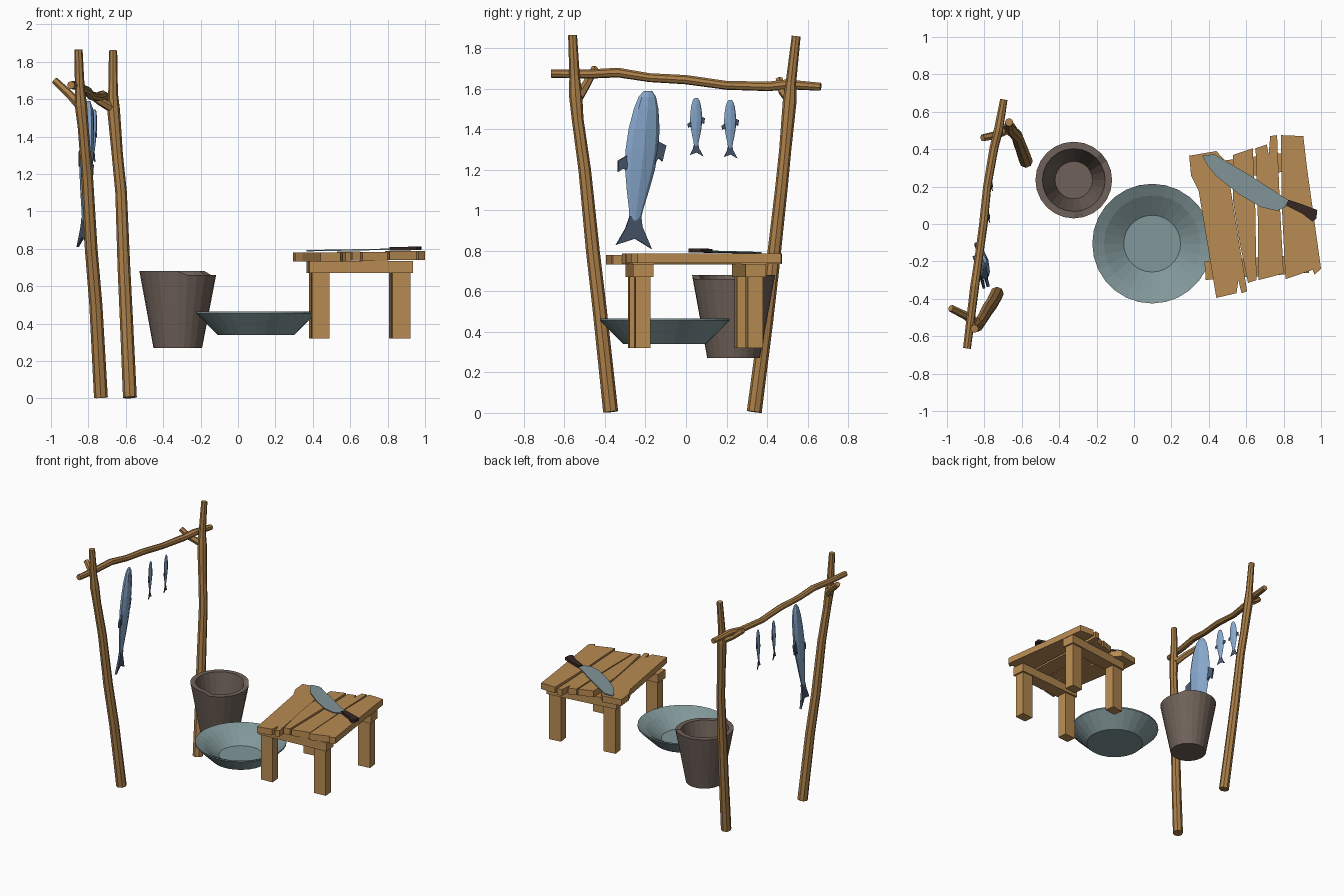
import bpy, bmesh, math
from mathutils import Vector, Matrix

if "Cube" in bpy.data.objects:
    bpy.data.objects.remove(bpy.data.objects["Cube"])


def material(name, rgb):
    m = bpy.data.materials.new(name)
    m.diffuse_color = (*rgb, 1)
    m.use_nodes = True
    m.node_tree.nodes["Principled BSDF"].inputs["Base Color"].default_value = m.diffuse_color
    return m


WOOD = material("wood", (.48, .26, .085))
POLE = material("pole_wood", (.40, .21, .065))
CLAY = material("bucket_brown", (.16, .12, .10))
TIN = material("basin_tin", (.22, .31, .32))
STEEL = material("steel", (.22, .30, .31))
GRIP = material("dark_grip", (.035, .02, .016))
SKIN = material("fish_skin", (.25, .40, .62))
FIN = material("fish_fin", (.07, .10, .16))


def finish(bm, name, mats):
    bmesh.ops.recalc_face_normals(bm, faces=bm.faces)
    me = bpy.data.meshes.new(name)
    bm.to_mesh(me)
    bm.free()
    for m in mats:
        me.materials.append(m)
    ob = bpy.data.objects.new(name, me)
    bpy.context.collection.objects.link(ob)
    return ob


def loft(bm, rings, caps=True):
    rows = [[bm.verts.new(p) for p in r] for r in rings]
    n = len(rows[0])
    for a, b in zip(rows, rows[1:]):
        for i in range(n):
            j = (i + 1) % n
            bm.faces.new((a[i], a[j], b[j], b[i]))
    if caps:
        bm.faces.new(rows[0])
        bm.faces.new(rows[-1])
    return rows


def pole(name, pts, sides=8):
    """Tapered stick through points (x, y, z, radius)."""
    bm = bmesh.new()
    ps = [Vector(p[:3]) for p in pts]
    rings = []
    for i, p in enumerate(ps):
        d = ps[min(i + 1, len(ps) - 1)] - ps[max(i - 1, 0)]
        q = Vector((0, 0, 1)).rotation_difference(d)
        r = pts[i][3]
        rings.append([p + q @ Vector((r * math.cos(a), r * math.sin(a), 0))
                      for a in (2 * math.pi * k / sides for k in range(sides))])
    loft(bm, rings)
    return finish(bm, name, [POLE])


def slab(name, poly, z0, z1, mat, tilt=None):
    """Extruded outline; tilt(x, y) adds height."""
    bm = bmesh.new()
    t = tilt or (lambda x, y: 0)
    loft(bm, [[(x, y, z + t(x, y)) for x, y in poly] for z in (z0, z1)])
    return finish(bm, name, [mat])


def box(name, c, size, angle, mat):
    bm = bmesh.new()
    bmesh.ops.create_cube(bm, size=1, matrix=Matrix.Translation(c) @
                          Matrix.Rotation(angle, 4, 'Z') @ Matrix.Diagonal((*size, 1)))
    return finish(bm, name, [mat])


def lathe(name, centre, profile, sides, mat, drop=None):
    """Revolved closed vessel; drop(angle, z) lowers the rim."""
    bm = bmesh.new()
    rings = []
    for r, z in profile:
        ring = []
        for k in range(sides):
            a = 2 * math.pi * k / sides
            dz = drop(a, z) if drop else 0
            ring.append((centre[0] + r * math.cos(a), centre[1] + r * math.sin(a), z - dz))
        rings.append(ring)
    loft(bm, rings)
    return finish(bm, name, [mat])


# Rack: two bowed poles with side branches and a crooked crossbar
pole("front_post", [(-.733, -.372, .005, .037), (-.76, -.425, .5, .035), (-.785, -.46, .8, .034),
                    (-.807, -.50, 1.2, .031), (-.828, -.535, 1.45, .029), (-.84, -.545, 1.57, .033),
                    (-.846, -.55, 1.66, .026), (-.853, -.56, 1.865, .022)])
pole("back_post", [(-.578, .337, .005, .037), (-.598, .395, .45, .035), (-.61, .425, .7, .034),
                   (-.625, .47, 1.1, .031), (-.645, .49, 1.3, .030), (-.665, .512, 1.54, .034),
                   (-.668, .518, 1.63, .026), (-.668, .544, 1.86, .022)])
pole("front_branch", [(-.84, -.53, 1.56, .026), (-.90, -.49, 1.625, .022), (-.98, -.45, 1.70, .019)], 6)
pole("back_branch", [(-.67, .51, 1.55, .026), (-.74, .475, 1.59, .022), (-.81, .46, 1.645, .019)], 6)
pole("crossbar", [(-.893, -.665, 1.675, .021), (-.87, -.48, 1.673, .023), (-.852, -.335, 1.68, .024),
                  (-.83, -.18, 1.655, .022), (-.805, 0, 1.645, .023), (-.785, .2, 1.617, .022),
                  (-.748, .41, 1.612, .024), (-.725, .50, 1.622, .025), (-.696, .665, 1.61, .020)])


# Hanging fish: lens-shaped body, forked tail and two side fins
def fish(name, top, s, yaw, lean, drift):
    u = Vector((-math.sin(yaw), math.cos(yaw), 0))
    v = Vector((math.cos(yaw), math.sin(yaw), 0))

    def at(w, t, d):
        mid = Vector((drift * t * s, lean * t * s, -t * s))
        return Vector(top) + mid + u * w * s + v * d * s

    bm = bmesh.new()
    rings = []
    for t, w, d in [(0, .022, .008), (.03, .045, .018), (.09, .064, .025), (.19, .08, .029),
                    (.29, .085, .029), (.39, .077, .026), (.49, .058, .02), (.58, .038, .013),
                    (.64, .029, .008)]:
        rings.append([at(w * math.cos(a), t, d * math.sin(a))
                      for a in (2 * math.pi * k / 8 for k in range(8))])
    loft(bm, rings)
    n = len(bm.faces)
    outlines = [[(-.029, .62), (.029, .62), (.04, .67), (.10, .78), (.01, .73), (-.085, .76), (-.045, .68)],
                [(.078, .25), (.122, .27), (.11, .35), (.09, .33), (.07, .36)],
                [(-.078, .32), (-.118, .345), (-.112, .40), (-.09, .385), (-.065, .39)]]
    for o in outlines:
        loft(bm, [[at(w, t, d) for w, t in o] for d in (-.007, .007)])
    bm.faces.ensure_lookup_table()
    for f in bm.faces[n:]:
        f.material_index = 1
    finish(bm, name, [SKIN, FIN])


fish("large_fish", (-.80, -.188, 1.59), 1.0, .30, -.10, -.035)
fish("small_fish_1", (-.78, .05, 1.555), .37, .30, 0, -.03)
fish("small_fish_2", (-.765, .218, 1.545), .37, .30, 0, -.03)

# Bucket with an uneven rim
lathe("bucket", (-.322, .235), [(.13, .27), (.205, .68), (.168, .68), (.10, .33)], 24, CLAY,
      lambda a, z: .02 if z > .6 and (a > 4.8 or a < .6) else 0)

# Basin with a wide sloping rim
lathe("basin", (.097, -.105), [(.205, .34), (.32, .455), (.32, .465), (.258, .435), (.152, .36)], 28, TIN)

# Worktable: rough planks on two crossbeams with four legs
planks = [
    [(.295, .365), (.44, .39), (.495, .33), (.53, .10), (.605, -.36), (.575, -.37), (.558, -.30),
     (.548, -.37), (.44, -.395), (.345, .18), (.305, .26)],
    [(.53, .37), (.635, .405), (.648, .10), (.655, -.30), (.61, -.315), (.565, -.10), (.53, .12)],
    [(.65, .405), (.71, .425), (.72, .37), (.728, .47), (.765, .475), (.78, .1), (.80, -.265),
     (.665, -.30), (.663, .0)],
    [(.785, .475), (.905, .47), (.945, .20), (1.0, -.24), (.965, -.27), (.955, -.245), (.81, -.295),
     (.79, .1)]]
planks[3][2] = (.925, .30)
for i, (p, dz) in enumerate(zip(planks, (0, .006, .002, .007))):
    slab(f"plank_{i + 1}", p, .732 + dz, .78 + dz, WOOD)
ends = {"front": ((.44, -.245), (.872, -.215)), "back": ((.432, .283), (.86, .337))}
for side, (a, b) in ends.items():
    ang = math.atan2(b[1] - a[1], b[0] - a[0])
    mid = ((a[0] + b[0]) / 2, (a[1] + b[1]) / 2, .703)
    box(side + "_beam", mid, (math.dist(a, b) + .12, .10, .066), ang, WOOD)
    for n, p in (("left", a), ("right", b)):
        box(f"{side}_{n}_leg", (*p, .50), (.095, .075, .36), ang, WOOD)

# Knife lying on the planks, handle slightly raised
rise = lambda x, y: .018 * (x - .36)
slab("knife_blade", [(.365, .365), (.43, .373), (.62, .26), (.83, .125), (.815, .095), (.765, .07),
                     (.68, .09), (.56, .16), (.44, .255), (.395, .31)], .786, .793, STEEL, rise)
slab("knife_handle", [(.825, .13), (.90, .105), (.98, .075), (.975, .03), (.955, .012), (.90, .055),
                      (.81, .10)], .782, .801, GRIP, rise)
